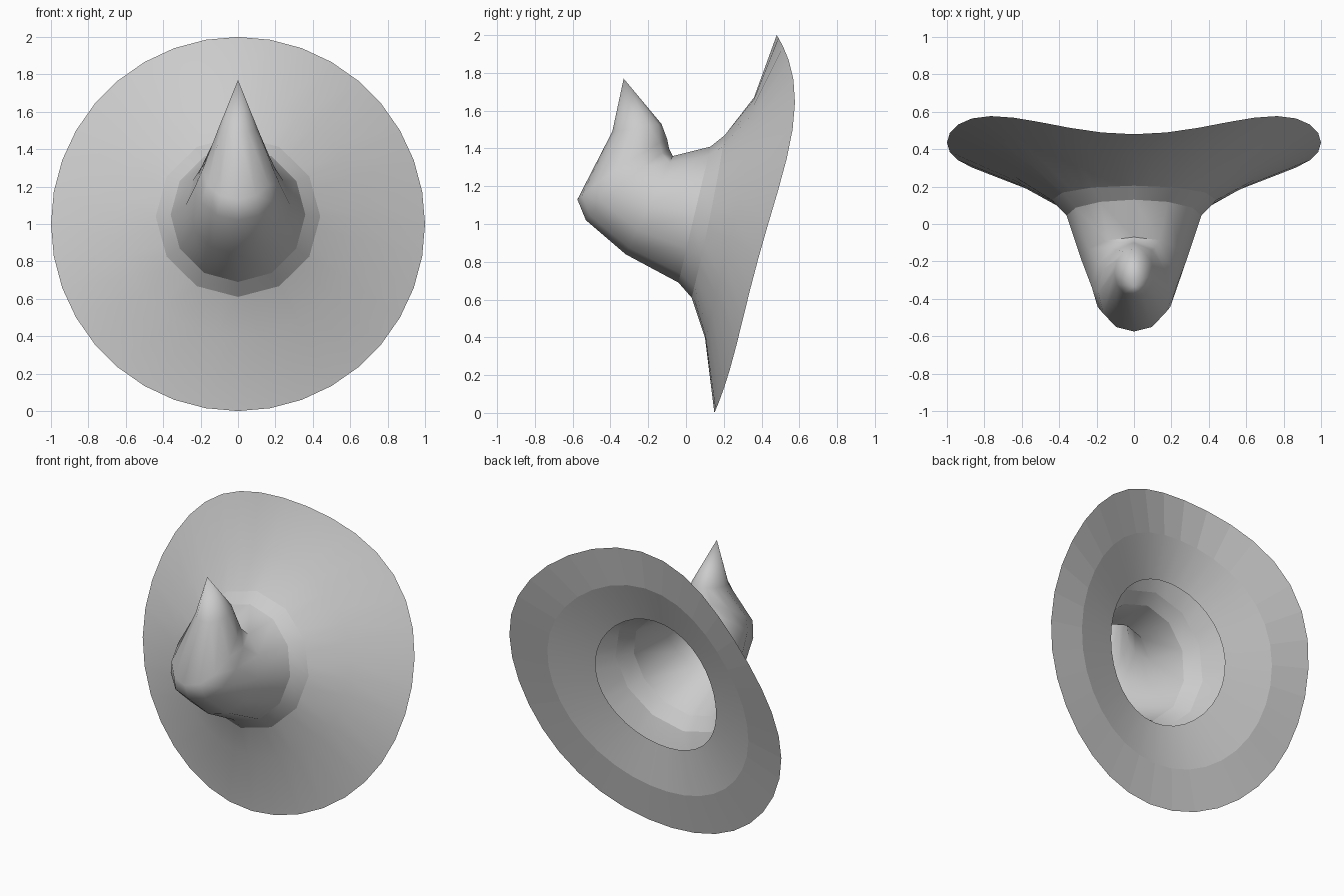
import bpy
from math import sin, cos, pi

if "Cube" in bpy.data.objects:
    bpy.data.objects.remove(bpy.data.objects["Cube"])


def ring(top, bottom, half, bow=(0, 0, 0), n=36):
    """Oval loop through two (y, z) points; bow pushes the sides along y."""
    pts = []
    for i in range(n):
        a = 2 * pi * i / n
        w, s = cos(a), sin(a)
        y = (top[0] + bottom[0]) / 2 + (top[0] - bottom[0]) / 2 * w
        z = (top[1] + bottom[1]) / 2 + (top[1] - bottom[1]) / 2 * w
        y += s * s * (bow[0] + bow[1] * w + bow[2] * w * w)
        pts.append((half * s, y, z))
    return pts


def subdivide(loop, k):
    """Split every straight side of a loop into k parts."""
    out = []
    for i, p in enumerate(loop):
        q = loop[(i + 1) % len(loop)]
        out += [tuple(a + (b - a) * j / k for a, b in zip(p, q)) for j in range(k)]
    return out


def loft(name, rings, tip=None, angle=40, flat_rows=()):
    n = len(rings[0])
    verts = [p for r in rings for p in r]
    faces, flat = [], []
    for j in range(len(rings) - 1):
        for i in range(n):
            k = (i + 1) % n
            faces.append((j * n + i, j * n + k, (j + 1) * n + k, (j + 1) * n + i))
            flat.append(j in flat_rows)
    if tip:
        verts.append(tip)
        b = (len(rings) - 1) * n
        for i in range(n):
            faces.append((b + i, b + (i + 1) % n, len(verts) - 1))
            flat.append(False)
    me = bpy.data.meshes.new(name)
    me.from_pydata(verts, [], faces)
    ob = bpy.data.objects.new(name, me)
    bpy.context.collection.objects.link(ob)
    bpy.ops.object.select_all(action='DESELECT')
    ob.select_set(True)
    bpy.context.view_layer.objects.active = ob
    bpy.ops.object.shade_smooth_by_angle(angle=angle * pi / 180)
    for p in me.polygons:
        if flat[p.index]:
            p.use_smooth = False
    return ob


# Twelve-sided loops shared by the band, crown and brim
outer = ring((0.205, 1.47), (0.03, 0.61), 0.44, (0.01, 0, 0), 12)
inner = ring((0.13, 1.41), (-0.04, 0.69), 0.36, n=12)

# Floppy brim: outer rim, then front surface funnelling into the crown
rim = ring((0.48, 2.0), (0.15, 0.0), 1.0, (0.12, 0.13, 0.15))
loft("brim_front", [
    subdivide(outer, 3),
    ring((0.36, 1.67), (0.10, 0.40), 0.65, (0.03, 0.02, 0.02)),
    rim,
])

# Underside of the brim, with an open head hole
loft("brim_underside", [
    rim,
    ring((0.44, 1.735), (0.20, 0.265), 0.745, (0.09, 0.05, 0.05)),
    ring((0.34, 1.475), (0.19, 0.56), 0.45, (0.06, 0, 0)),
], flat_rows=(0,))

# Band around the crown base
loft("hat_band", [inner, outer])

# Bent crown, folding up to a pointed tip
loft("crown", [
    inner,
    ring((-0.07, 1.36), (-0.32, 0.84), 0.28, n=12),
    ring((-0.09, 1.40), (-0.53, 1.02), 0.225, (-0.03, 0, 0), n=12),
    ring((-0.10, 1.45), (-0.575, 1.13), 0.19, (-0.03, 0, 0), n=12),
    ring((-0.13, 1.53), (-0.39, 1.49), 0.105, n=12),
], tip=(0, -0.33, 1.77), angle=60)
